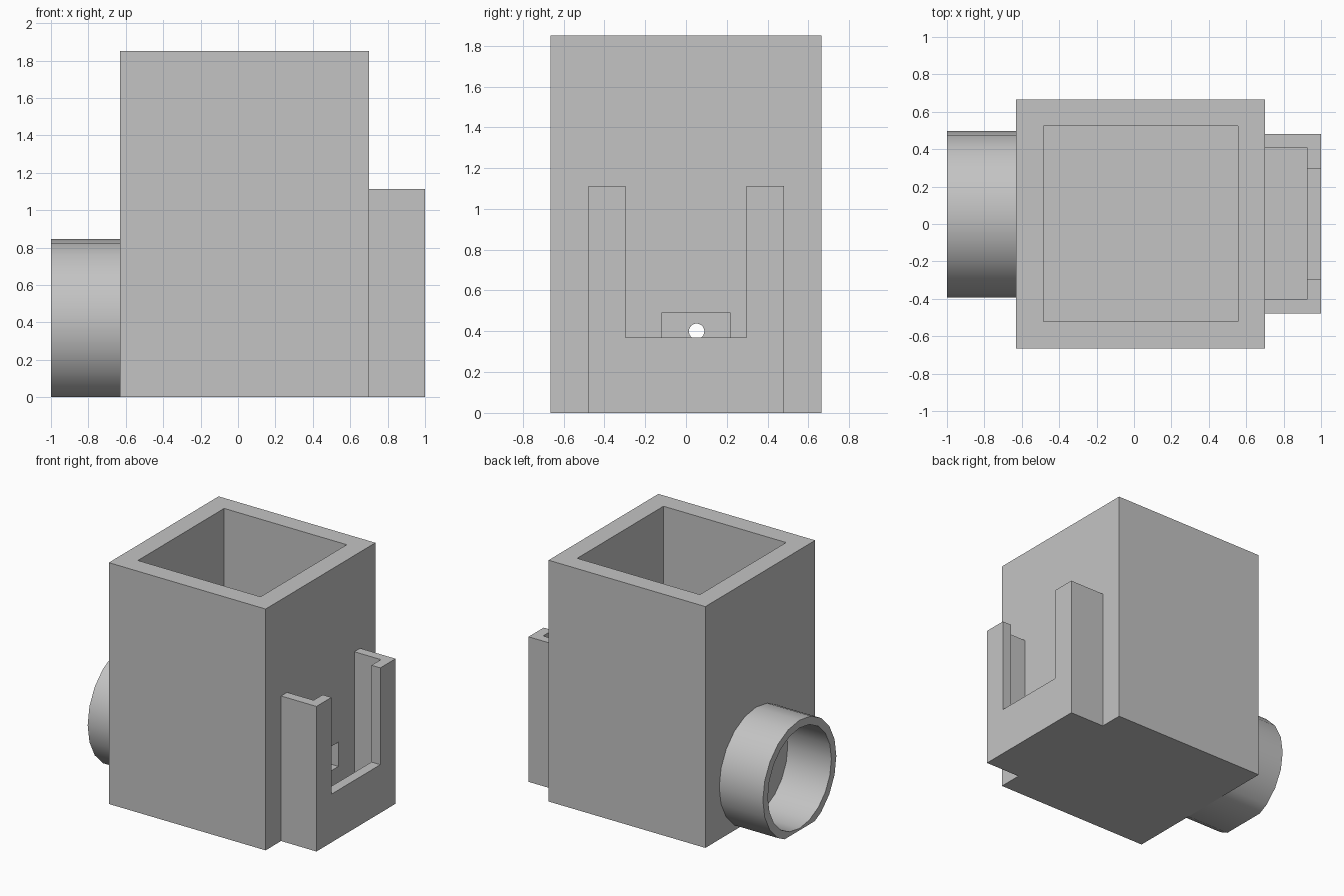
import bpy
import math

cube = bpy.data.objects.get("Cube")
if cube:
    bpy.data.objects.remove(cube, do_unlink=True)

grey = bpy.data.materials.new("plain_grey")
grey.use_nodes = True
colour = (0.55, 0.55, 0.55, 1)
grey.diffuse_color = colour
grey.node_tree.nodes["Principled BSDF"].inputs["Base Color"].default_value = colour


def box(name, x, y, z):
    """Box from its low and high limits on each axis."""
    limits = (x, y, z)
    bpy.ops.mesh.primitive_cube_add(size=1, location=[sum(a) / 2 for a in limits])
    ob = bpy.context.object
    ob.name = name
    ob.scale = [a[1] - a[0] for a in limits]
    bpy.ops.object.transform_apply(location=True, rotation=True, scale=True)
    ob.data.materials.append(grey)
    return ob


def rod(name, x, radius, sides):
    """Cylinder along x on the shared port axis."""
    bpy.ops.mesh.primitive_cylinder_add(
        vertices=sides, radius=radius, depth=x[1] - x[0],
        location=(sum(x) / 2, PORT_Y, PORT_Z), rotation=(0, math.pi / 2, 0))
    ob = bpy.context.object
    ob.name = name
    bpy.ops.object.transform_apply(location=True, rotation=True, scale=True)
    ob.data.materials.append(grey)
    return ob


def cut(ob, *cutters):
    """Subtract each cutter and discard it."""
    bpy.ops.object.select_all(action='DESELECT')
    bpy.context.view_layer.objects.active = ob
    ob.select_set(True)
    for cutter in cutters:
        cutter.hide_render = True
        mod = ob.modifiers.new("cut", 'BOOLEAN')
        mod.operation = 'DIFFERENCE'
        mod.solver = 'EXACT'
        mod.object = cutter
        bpy.ops.object.modifier_apply(modifier=mod.name)
        bpy.data.objects.remove(cutter, do_unlink=True)
    bpy.ops.object.shade_smooth_by_angle(angle=math.radians(30))


PORT_Y, PORT_Z = 0.052, 0.40
LEFT, RIGHT = -0.63, 0.70

# Open-topped container with a window on one side and a small hole on the other
body = box("container", (LEFT, RIGHT), (-0.665, 0.665), (0, 1.85))
cut(body,
    box("cavity_cutter", (-0.485, 0.555), (-0.52, 0.525), (0.145, 2)),
    box("window_cutter", (0.5, 0.8), (-0.118, 0.216), (0.307, 0.493)),
    rod("hole_cutter", (-0.7, -0.4), 0.038, 24))

# Round socket, trimmed flat at the base
socket = rod("round_socket", (-1, LEFT + 0.01), 0.445, 20)
cut(socket,
    rod("bore_cutter", (-1.1, -0.5), 0.385, 20),
    box("base_cutter", (-1.2, 0), (-1, 1), (-0.5, 0)))

# Slide-in channel bracket with a notched front plate
bracket = box("channel_bracket", (RIGHT - 0.01, 1), (-0.478, 0.48), (0, 1.112))
cut(bracket,
    box("slot_cutter", (0.5, 0.925), (-0.405, 0.41), (0.075, 1.5)),
    box("notch_cutter", (0.8, 1.2), (-0.296, 0.296), (0.37, 1.5)))
